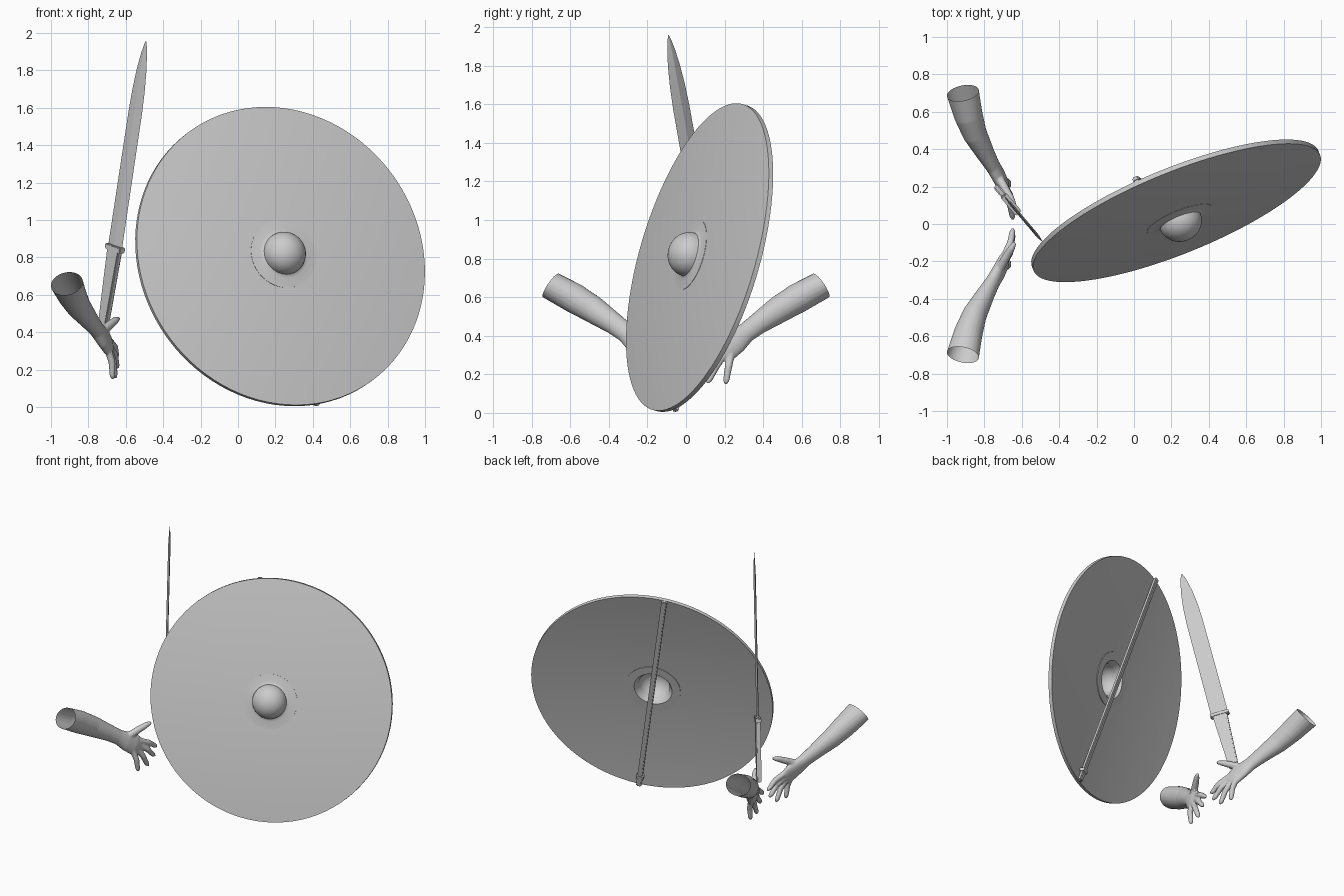
import bpy, bmesh, math
from mathutils import Vector, Matrix

cube = bpy.data.objects.get("Cube")
if cube:
    bpy.data.objects.remove(cube)

GREY = (0.6, 0.6, 0.6, 1)
mat = bpy.data.materials.new("plain_grey")
mat.use_nodes = True
mat.diffuse_color = GREY
mat.node_tree.nodes["Principled BSDF"].inputs["Base Color"].default_value = GREY


def make(name, bm, matrix=Matrix(), angle=35):
    bmesh.ops.recalc_face_normals(bm, faces=bm.faces)
    me = bpy.data.meshes.new(name)
    bm.to_mesh(me)
    bm.free()
    ob = bpy.data.objects.new(name, me)
    bpy.context.collection.objects.link(ob)
    ob.matrix_world = matrix
    me.materials.append(mat)
    bpy.ops.object.select_all(action='DESELECT')
    ob.select_set(True)
    bpy.context.view_layer.objects.active = ob
    bpy.ops.object.shade_smooth_by_angle(angle=math.radians(angle))
    return ob


def frame(x, y, z, origin):
    m = Matrix((x, y, z)).transposed().to_4x4()
    m.translation = origin
    return m


def lathe(profile, steps):
    bm = bmesh.new()
    vs = [bm.verts.new((r, 0, z)) for r, z in profile]
    es = [bm.edges.new((a, b)) for a, b in zip(vs, vs[1:] + vs[:1])]
    bmesh.ops.spin(bm, geom=vs + es, cent=(0, 0, 0), axis=(0, 0, 1),
                   angle=2 * math.pi, steps=steps, use_merge=True)
    bmesh.ops.remove_doubles(bm, verts=bm.verts, dist=1e-5)
    return bm


def box(bm, size, centre, rot=Matrix()):
    m = rot @ Matrix.Translation(centre) @ Matrix.Diagonal((*size, 1))
    return bmesh.ops.create_cube(bm, size=1, matrix=m)["verts"]


# Shield frame: local z points out of the front face
n = Vector((0.362, -0.894, 0.264)).normalized()
u = Vector((-n.y, n.x, 0)).normalized()
shield = frame(u, n.cross(u), n, (0.225, 0.07, 0.805))
R, T = 0.826, 0.025


def dome(r):
    return 0.012 + 0.042 * (1 - (r / R) ** 2)


# Dished shield board with a centre hole
radii = [0.14 + (R - 0.14) * i / 10 for i in range(11)]
board = [(r, dome(r)) for r in radii] + [(r, dome(r) - T) for r in reversed(radii)]
make("shield_board", lathe(board, 96), shield)

# Hollow boss with a flange
arc = [math.radians(a) for a in range(0, 91, 10)]
boss = [(0.13, 0.022), (0.187, 0.022), (0.187, 0.0535), (0.135, 0.057), (0.122, 0.06)]
boss += [(0.116 * math.cos(a), 0.064 + 0.106 * math.sin(a)) for a in arc]
boss += [(0.106 * math.cos(a), 0.056 + 0.104 * math.sin(a)) for a in reversed(arc)]
make("shield_boss", lathe(boss, 48), shield)

# Grip bar across the back, with a small binding near its lower end
bm = bmesh.new()
tilt = Matrix.Rotation(math.radians(9.5), 4, 'Z')
box(bm, (0.036, 1.66, 0.026), (0, 0, -0.026), tilt)
bmesh.ops.bevel(bm, geom=bm.edges[:], offset=0.006, segments=2, affect='EDGES')
box(bm, (0.05, 0.025, 0.034), (0, -0.75, -0.026), tilt)
make("shield_grip_bar", bm, shield)

# Sword frame: local x across the blade, local z towards the tip
axis = Vector((0.15, -0.178, 1)).normalized()
flat = Vector((0.178, 0.15, 0)).normalized()
sword = frame(flat.cross(axis), flat, axis, (-0.658, 0.106, 0.85))

# Blade: diamond cross-section narrowing to a rounded point
bm = bmesh.new()
rings = []
for z, w in ((0, 0.058), (0.75, 0.056), (0.87, 0.051), (0.98, 0.04),
             (1.06, 0.026), (1.11, 0.013), (1.137, 0.002)):
    t = 0.008 * min(1, w / 0.04)
    rings.append([bm.verts.new(p) for p in ((w, 0, z), (0, t, z), (-w, 0, z), (0, -t, z))])
for a, b in zip(rings, rings[1:]):
    for i in range(4):
        bm.faces.new((a[i], a[i - 1], b[i - 1], b[i]))
bm.faces.new(rings[0])
bm.faces.new(rings[-1])
make("sword_blade", bm, sword, 12)

# Guard and tapered hilt
bm = bmesh.new()
box(bm, (0.13, 0.04, 0.03), (0, 0, 0))
bmesh.ops.bevel(bm, geom=bm.edges[:], offset=0.005, segments=2, affect='EDGES')
make("sword_guard", bm, sword)
bm = bmesh.new()
for v in box(bm, (0.1, 0.032, 0.43), (0, 0, -0.215)):
    if v.co.z < -0.2:
        v.co.x *= 0.65
bmesh.ops.bevel(bm, geom=bm.edges[:], offset=0.006, segments=2, affect='EDGES')
make("sword_hilt", bm, sword)

# Arms: lofted forearm and palm plus fingers, fused into one skin
ACROSS = Vector((0, -0.65, 0.75))


def loft(bm, sections, sides=20):
    pts = [Vector(s[0]) for s in sections]
    rings = []
    for i, (p, wide, thick) in enumerate(sections):
        t = (pts[min(i + 1, len(pts) - 1)] - pts[max(i - 1, 0)]).normalized()
        a = (ACROSS - t * ACROSS.dot(t)).normalized()
        b = t.cross(a)
        rings.append([bm.verts.new(pts[i] + a * wide * math.cos(k * math.tau / sides)
                                   + b * thick * math.sin(k * math.tau / sides))
                      for k in range(sides)])
    for r, s in zip(rings, rings[1:]):
        for k in range(sides):
            bm.faces.new((r[k - 1], r[k], s[k], s[k - 1]))
    bm.faces.new(rings[0][::-1])
    bm.faces.new(rings[-1])


ARM = [((-0.93, 0.76, 0.695), 0.07, 0.088), ((-0.915, 0.70, 0.66), 0.074, 0.088),
       ((-0.885, 0.58, 0.595), 0.078, 0.077), ((-0.85, 0.48, 0.535), 0.071, 0.065),
       ((-0.79, 0.37, 0.46), 0.056, 0.048), ((-0.755, 0.31, 0.415), 0.052, 0.039),
       ((-0.725, 0.26, 0.375), 0.066, 0.036), ((-0.70, 0.21, 0.34), 0.072, 0.031),
       ((-0.685, 0.175, 0.315), 0.058, 0.022)]
FINGERS = [  # knuckle, tip
    ((-0.69, 0.17, 0.355), (-0.645, 0.025, 0.27)),
    ((-0.69, 0.18, 0.33), (-0.643, 0.05, 0.21)),
    ((-0.69, 0.20, 0.31), (-0.655, 0.11, 0.155)),
    ((-0.695, 0.235, 0.31), (-0.668, 0.205, 0.15))]
THUMB = [((-0.73, 0.26, 0.40), 0.026, 0.026), ((-0.685, 0.18, 0.44), 0.024, 0.023),
         ((-0.655, 0.13, 0.465), 0.02, 0.019), ((-0.638, 0.1, 0.475), 0.011, 0.011)]

for side, sy in (("back", 1), ("front", -1)):
    bm = bmesh.new()
    loft(bm, ARM)
    loft(bm, THUMB, 12)
    for a, b in FINGERS:
        a, b = Vector(a), Vector(b)
        bend = Vector((0.008, 0, 0.008))
        loft(bm, [(a, 0.021, 0.021), (a.lerp(b, 0.5) + bend, 0.02, 0.019),
                  (a.lerp(b, 0.88), 0.017, 0.016), (b, 0.009, 0.009)], 12)
    raw = make("arm_helper", bm)
    fuse = raw.modifiers.new("fuse", 'REMESH')
    fuse.mode, fuse.voxel_size = 'VOXEL', 0.006
    soft = raw.modifiers.new("soften", 'SMOOTH')
    soft.factor, soft.iterations = 0.5, 6
    bpy.context.view_layer.update()
    me = bpy.data.meshes.new_from_object(raw.evaluated_get(bpy.context.evaluated_depsgraph_get()))
    bpy.data.objects.remove(raw)
    # Open the elbow end and place the arm on its side
    bm = bmesh.new()
    bm.from_mesh(me)
    bmesh.ops.bisect_plane(bm, geom=bm.verts[:] + bm.edges[:] + bm.faces[:],
                           plane_co=(-0.915, 0.70, 0.66), plane_no=(-0.2, 0.8, 0.55),
                           clear_outer=True)
    bmesh.ops.scale(bm, vec=(1, sy, 1), verts=bm.verts)
    make(side + "_arm", bm, angle=60)
